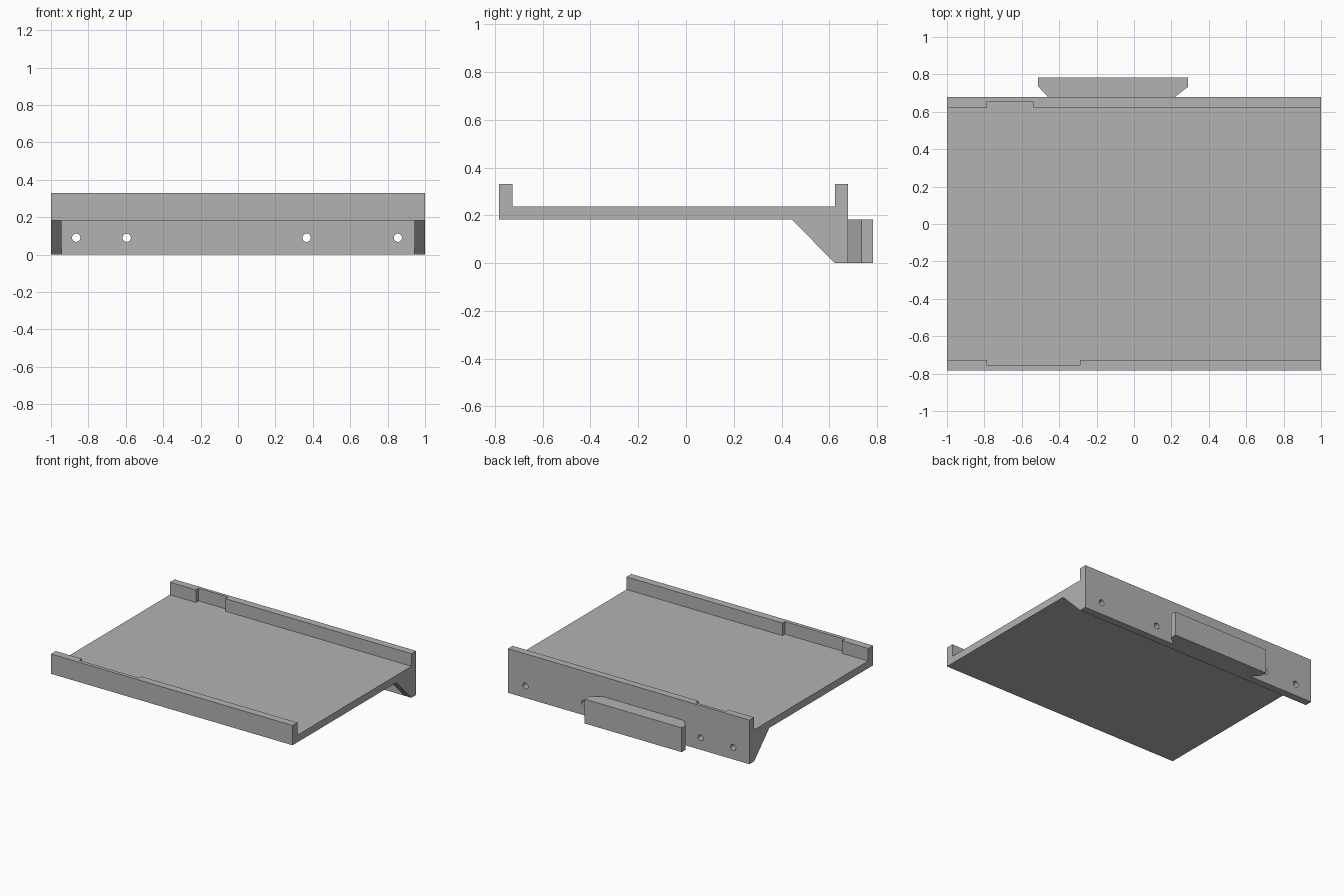
import bpy, bmesh, math
from mathutils import Matrix, Vector

cube = bpy.data.objects.get("Cube")
if cube:
    bpy.data.objects.remove(cube, do_unlink=True)

grey = bpy.data.materials.new("plain grey")
grey.use_nodes = True
grey.diffuse_color = (0.45, 0.45, 0.45, 1)
grey.node_tree.nodes["Principled BSDF"].inputs["Base Color"].default_value = (0.45, 0.45, 0.45, 1)

# Main heights and depths
BOTTOM, TRAY_TOP, RIM = 0.182, 0.236, 0.33
FRONT, BACK = -0.783, 0.678
LIP_IN, WALL_IN = -0.726, 0.623


def prism(name, outline, axis, start, end):
    """Extrude a flat outline: axis 'x' takes (y, z) points, 'z' takes (x, y)."""
    place = (lambda a, b: (start, a, b)) if axis == "x" else (lambda a, b: (a, b, start))
    step = Vector((end - start, 0, 0) if axis == "x" else (0, 0, end - start))
    bm = bmesh.new()
    face = bm.faces.new([bm.verts.new(place(a, b)) for a, b in outline])
    extruded = bmesh.ops.extrude_face_region(bm, geom=[face], use_keep_orig=True)
    bmesh.ops.translate(bm, vec=step, verts=[v for v in extruded["geom"] if isinstance(v, bmesh.types.BMVert)])
    bmesh.ops.recalc_face_normals(bm, faces=bm.faces)
    return finish(name, bm)


def finish(name, bm):
    mesh = bpy.data.meshes.new(name)
    bm.to_mesh(mesh)
    bm.free()
    mesh.materials.append(grey)
    obj = bpy.data.objects.new(name, mesh)
    bpy.context.collection.objects.link(obj)
    return obj


def cut(target, cutter):
    mod = target.modifiers.new(cutter.name, "BOOLEAN")
    mod.operation, mod.solver, mod.object = "DIFFERENCE", "EXACT", cutter
    cutter.hide_render = True
    cutter.hide_set(True)


# Tray with front lip and tall back wall, as one side profile
tray = prism("tray", [
    (FRONT, BOTTOM), (WALL_IN, BOTTOM), (WALL_IN, 0), (BACK, 0), (BACK, RIM),
    (WALL_IN, RIM), (WALL_IN, TRAY_TOP), (LIP_IN, TRAY_TOP), (LIP_IN, RIM), (FRONT, RIM),
], "x", -1, 1)

# Shallow recesses in the inner faces of the lip and wall
for name, x0, x1, y0, y1 in [("front_recess", -0.785, -0.29, -0.755, -0.7),
                             ("back_recess", -0.785, -0.54, 0.6, 0.655)]:
    cut(tray, prism(name, [(x0, y0), (x1, y0), (x1, y1), (x0, y1)], "z", TRAY_TOP, 0.4))

# Screw holes through the back wall
for i, x in enumerate((-0.865, -0.595, 0.367, 0.855)):
    bm = bmesh.new()
    bmesh.ops.create_cone(bm, cap_ends=True, segments=32, radius1=0.022, radius2=0.022, depth=0.2,
                          matrix=Matrix.Translation((x, 0.65, 0.09)) @ Matrix.Rotation(math.pi / 2, 4, "X"))
    cut(tray, finish(f"screw_hole_{i + 1}", bm))

# Triangular gussets under both ends
for name, x0, x1 in [("right_gusset", -1, -0.943), ("left_gusset", 0.943, 1)]:
    prism(name, [(0.443, BOTTOM), (WALL_IN, 0), (WALL_IN, BOTTOM)], "x", x0, x1)

# Mounting block on the back, narrowing toward the wall
prism("mounting_block", [
    (-0.459, BACK), (0.218, BACK), (0.29, 0.735), (0.29, 0.783), (-0.512, 0.783), (-0.512, 0.735),
], "z", 0, BOTTOM)
